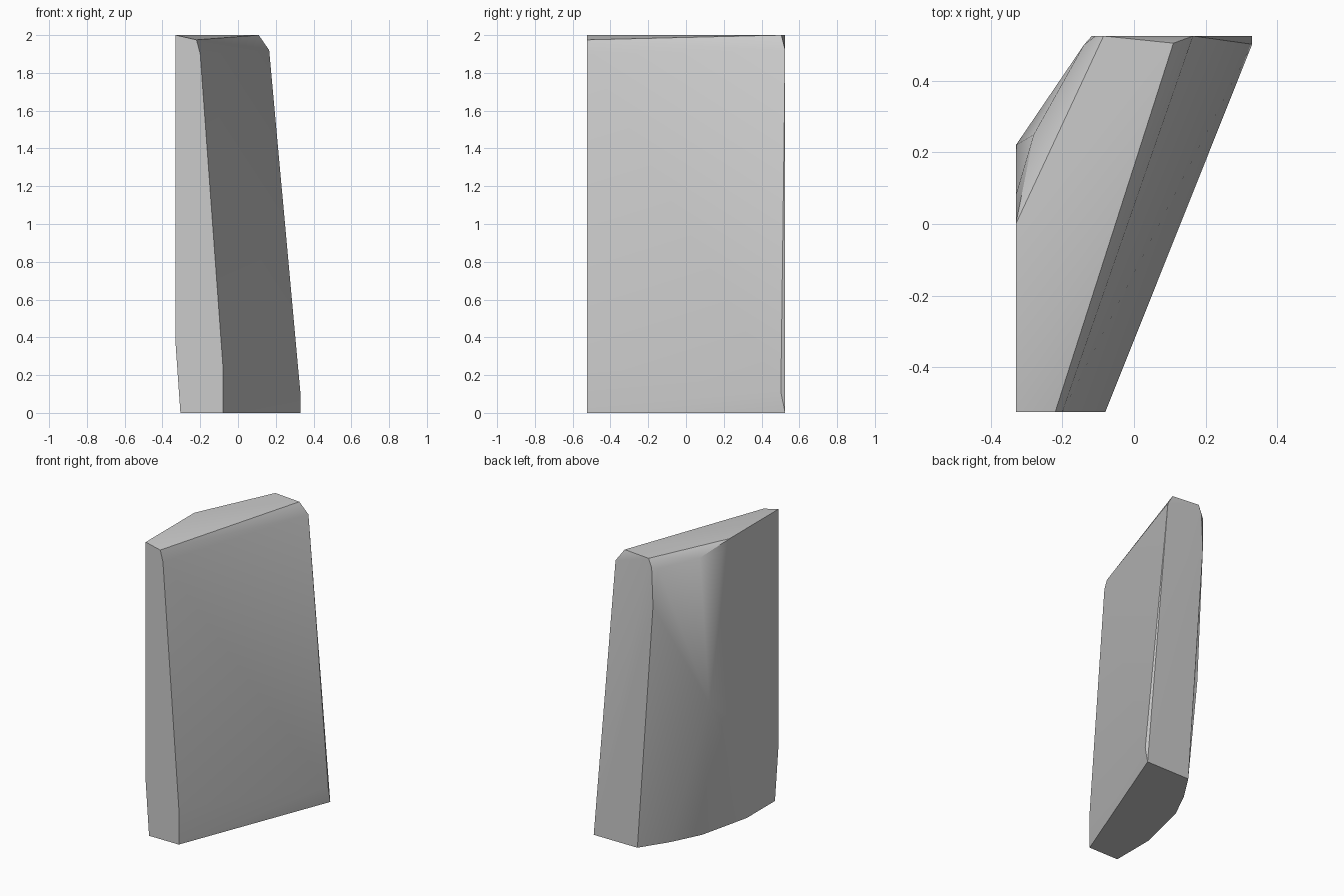
import bpy
import bmesh
import math

default_cube = bpy.data.objects.get("Cube")
if default_cube:
    bpy.data.objects.remove(default_cube, do_unlink=True)

# Shared planes of the block
FRONT, BACK = -0.525, 0.525
LEFT, RIGHT = -0.33, 0.33
TOP = 2.0


def make_material(name, colour):
    material = bpy.data.materials.new(name)
    material.use_nodes = True
    material.diffuse_color = colour
    material.node_tree.nodes["Principled BSDF"].inputs["Base Color"].default_value = colour
    return material


def make_convex_block(name, corners, material):
    """Wrap a faceted skin around the corner points and merge its flat faces."""
    bm = bmesh.new()
    for corner in corners:
        bm.verts.new(corner)
    hull = bmesh.ops.convex_hull(bm, input=bm.verts[:])
    loose = {v for v in hull["geom_interior"] + hull["geom_unused"]
             if isinstance(v, bmesh.types.BMVert) and not v.link_faces}
    bmesh.ops.delete(bm, geom=list(loose), context="VERTS")
    bmesh.ops.dissolve_limit(bm, angle_limit=math.radians(0.5),
                             verts=bm.verts[:], edges=bm.edges[:])
    bmesh.ops.recalc_face_normals(bm, faces=bm.faces[:])

    mesh = bpy.data.meshes.new(name)
    bm.to_mesh(mesh)
    bm.free()
    mesh.materials.append(material)
    block = bpy.data.objects.new(name, mesh)
    bpy.context.collection.objects.link(block)
    return block


# Foot outline, rounded along the back left
foot_outline = [(-0.305, FRONT), (-0.305, -0.22), (-0.22, 0.14), (-0.12, 0.34),
                (0, BACK), (RIGHT, BACK), (-0.08, FRONT)]
foot = [(x, y, 0) for x, y in foot_outline]

# Lower bends where the walls start to lean
lower_bends = [(LEFT, FRONT, 0.36), (LEFT, -0.2, 0.4), (LEFT, 0.22, 0.96),
               (-0.08, FRONT, 0.25), (RIGHT, 0.502, 0.11)]

# Upper bends below the top
upper_bends = [(-0.2, FRONT, 1.9), (0.165, BACK, 1.92), (-0.118, BACK, 1.68),
               (-0.108, BACK, 1.94), (-0.14, 0.5, 1.935), (-0.28, 0.25, 1.95),
               (LEFT, 0.08, 1.94)]

# Top face, dipping slightly at the front
top_face = [(LEFT, FRONT, TOP), (-0.22, FRONT, 1.975), (0.11, 0.505, TOP),
            (-0.085, BACK, TOP), (LEFT, 0, TOP)]

stone_grey = make_material("stone grey", (0.6, 0.6, 0.6, 1))
slab = make_convex_block("leaning_slab", foot + lower_bends + upper_bends + top_face,
                         stone_grey)

# Soft shading over shallow bends, crisp at the corners
bpy.ops.object.select_all(action="DESELECT")
slab.select_set(True)
bpy.context.view_layer.objects.active = slab
bpy.ops.object.shade_smooth_by_angle(angle=math.radians(30))
